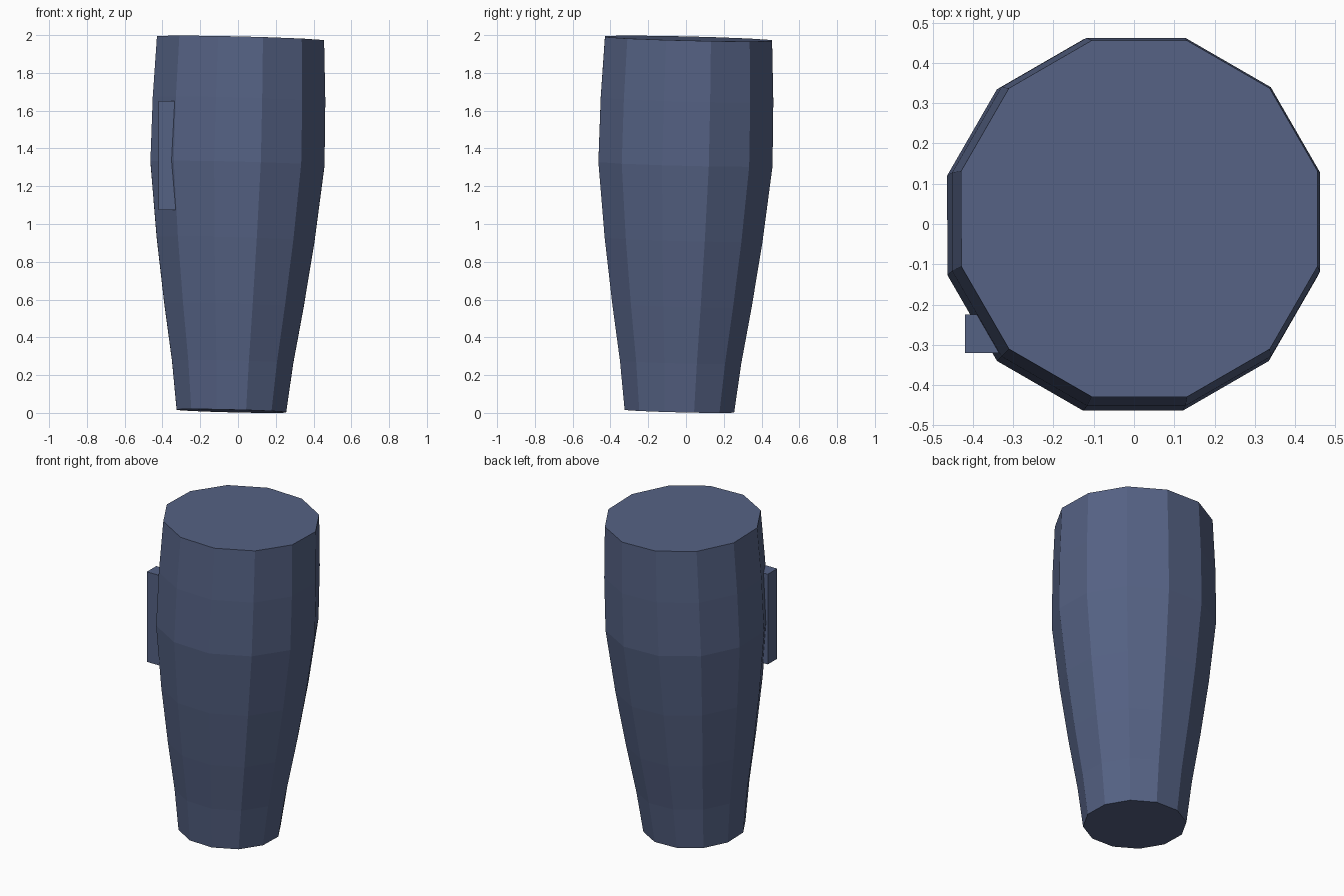
import bpy, bmesh, math
from mathutils import Matrix, Vector

if "Cube" in bpy.data.objects:
    bpy.data.objects.remove(bpy.data.objects["Cube"])

SIDES = 12
TILT = 0.0245
# (height along the axis, distance from axis to flat side)
PROFILE = [(0.0, 0.29), (0.26, 0.321), (0.56, 0.369), (0.91, 0.418),
           (1.31, 0.461), (1.65, 0.457), (1.973, 0.4425)]

slate = bpy.data.materials.new("slate_blue")
slate.diffuse_color = (0.091, 0.122, 0.231, 1)
slate.use_nodes = True
slate.node_tree.nodes["Principled BSDF"].inputs["Base Color"].default_value = slate.diffuse_color


def add_object(name, bm):
    bmesh.ops.recalc_face_normals(bm, faces=bm.faces)
    mesh = bpy.data.meshes.new(name)
    bm.to_mesh(mesh)
    bm.free()
    mesh.materials.append(slate)
    obj = bpy.data.objects.new(name, mesh)
    bpy.context.collection.objects.link(obj)
    return obj


# Tapered twelve-sided limb, leaning slightly
bm = bmesh.new()
rings = []
for h, flat in PROFILE:
    r = flat / math.cos(math.pi / SIDES)
    angles = [2 * math.pi * (i + 0.5) / SIDES for i in range(SIDES)]
    rings.append([bm.verts.new((r * math.cos(a), r * math.sin(a), h)) for a in angles])
for low, high in zip(rings, rings[1:]):
    for i in range(SIDES):
        j = (i + 1) % SIDES
        bm.faces.new((low[i], low[j], high[j], high[i]))
bm.faces.new(rings[0][::-1])
bm.faces.new(rings[-1])
limb = add_object("limb", bm)
limb.location = (-0.035, -0.035, 0.01)
limb.rotation_euler = (-TILT, TILT, 0)

# Small upright block on the front left
low, high = Vector((-0.42, -0.32, 1.075)), Vector((-0.325, -0.225, 1.65))
bm = bmesh.new()
bmesh.ops.create_cube(bm, size=1, matrix=Matrix.Translation((low + high) / 2)
                      @ Matrix.Diagonal((*(high - low), 1)))
add_object("side_block", bm)
